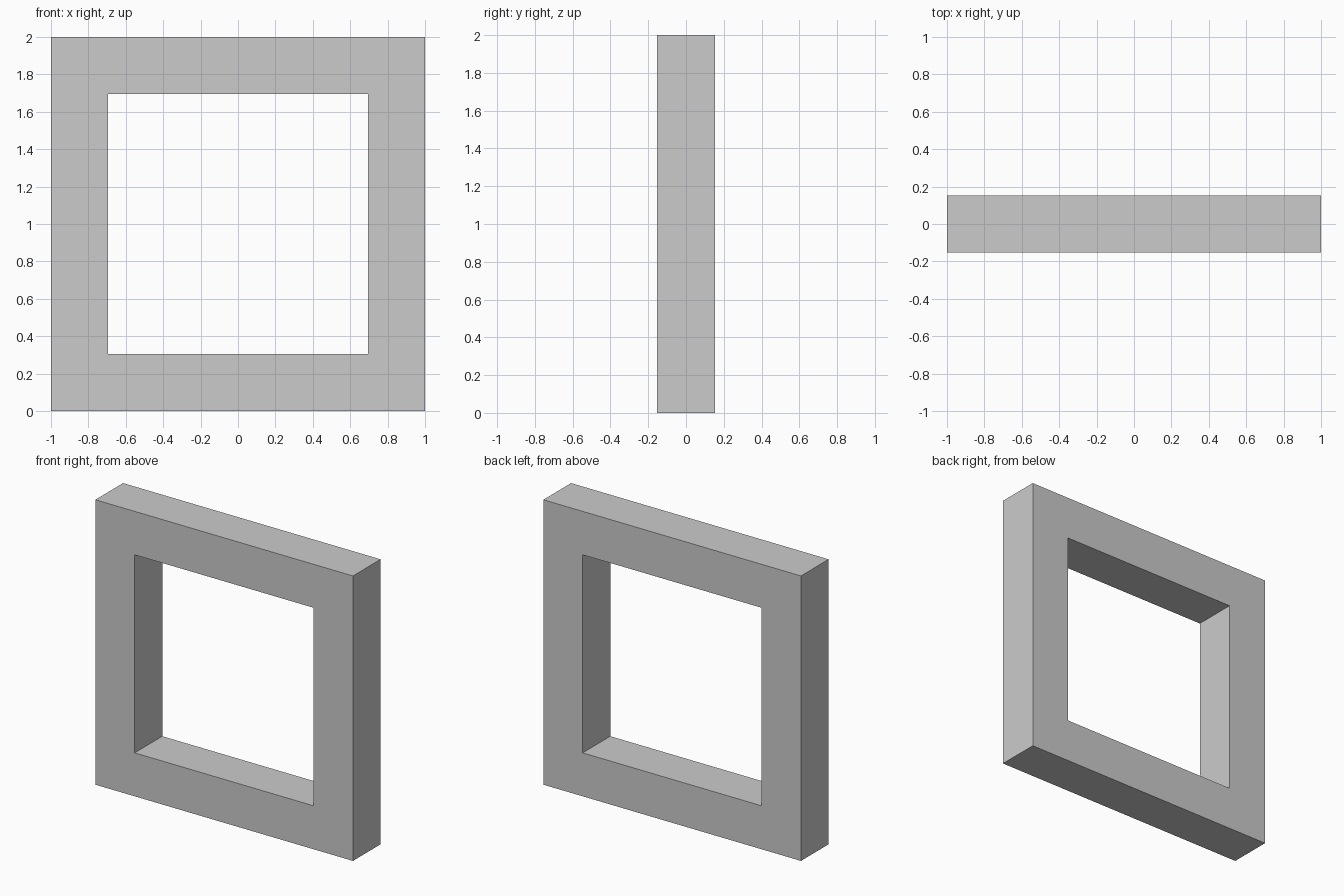
import bpy, bmesh

if "Cube" in bpy.data.objects:
    bpy.data.objects.remove(bpy.data.objects["Cube"])

HALF = 1.0      # half of the outer width
BAR = 0.305     # bar thickness
DEPTH = 0.153   # half of the frame depth
CORNERS = [(-1, -1), (1, -1), (1, 1), (-1, 1)]

# Square cross-section of the bar: outer/inner radius against front/back
inner = HALF - BAR
section = [(HALF, -DEPTH), (inner, -DEPTH), (inner, DEPTH), (HALF, DEPTH)]

# Sweep the section around the four mitred corners
bm = bmesh.new()
rings = [[bm.verts.new((cx * r, y, HALF + cz * r)) for r, y in section]
         for cx, cz in CORNERS]
for i in range(4):
    a, b = rings[i], rings[(i + 1) % 4]
    for j in range(4):
        k = (j + 1) % 4
        bm.faces.new((a[j], b[j], b[k], a[k]))
bmesh.ops.recalc_face_normals(bm, faces=bm.faces)

mesh = bpy.data.meshes.new("square_frame")
bm.to_mesh(mesh)
bm.free()
bpy.context.collection.objects.link(bpy.data.objects.new("square_frame", mesh))
